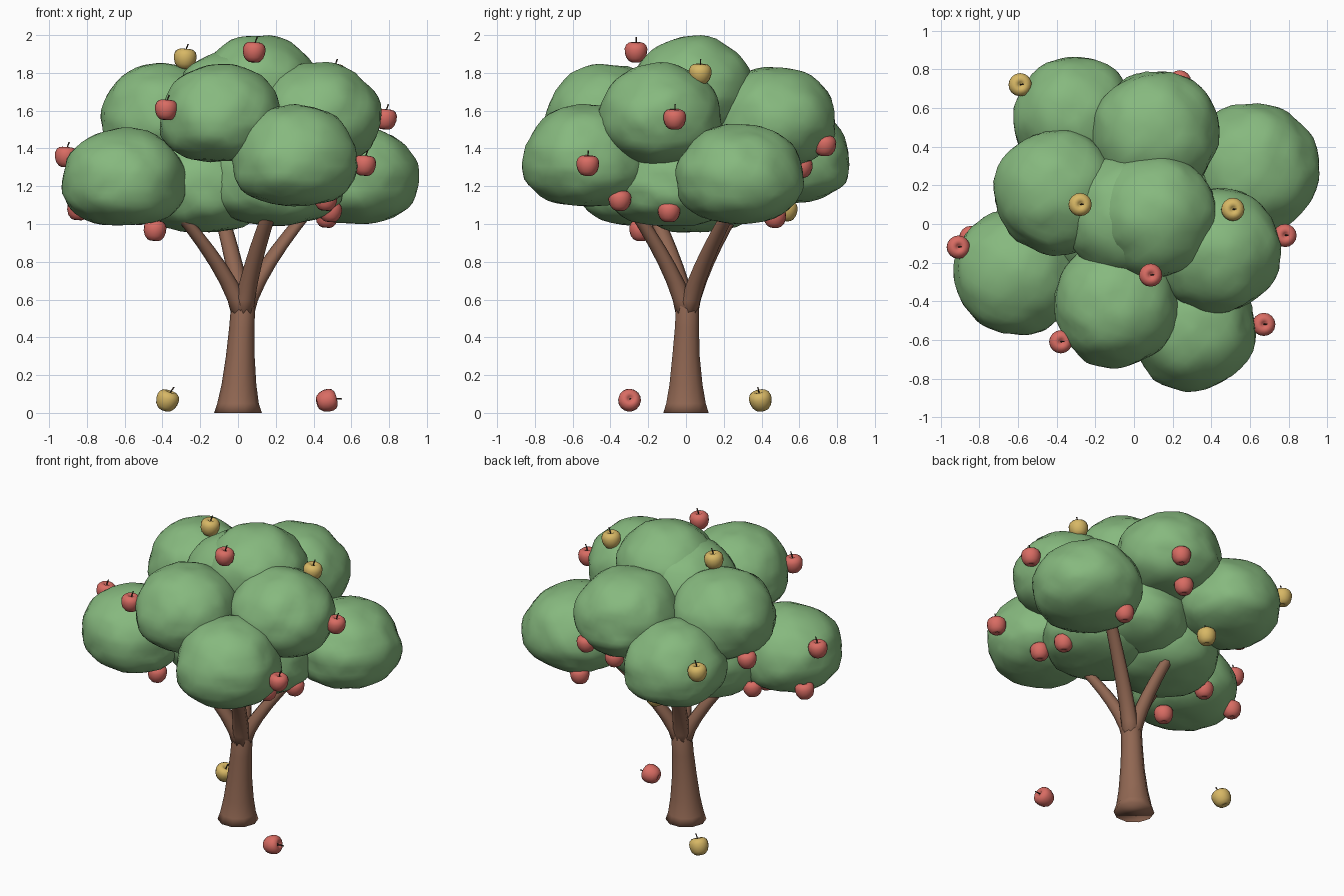
import bpy, bmesh, math
from mathutils import Vector, noise

if "Cube" in bpy.data.objects:
    bpy.data.objects.remove(bpy.data.objects["Cube"])


def material(name, col):
    m = bpy.data.materials.new(name)
    m.diffuse_color = (*col, 1)
    m.use_nodes = True
    m.node_tree.nodes["Principled BSDF"].inputs["Base Color"].default_value = m.diffuse_color
    return m


LEAF = material("leaf green", (0.24, 0.485, 0.21))
BARK = material("bark brown", (0.28, 0.135, 0.085))
RED = material("apple red", (0.69, 0.15, 0.125))
GOLD = material("apple gold", (0.68, 0.475, 0.13))
STALK = material("stalk dark brown", (0.05, 0.03, 0.02))


def finish(bm, name, mats):
    bmesh.ops.recalc_face_normals(bm, faces=bm.faces)
    for f in bm.faces:
        f.smooth = True
    me = bpy.data.meshes.new(name)
    bm.to_mesh(me)
    bm.free()
    for m in mats:
        me.materials.append(m)
    ob = bpy.data.objects.new(name, me)
    bpy.context.collection.objects.link(ob)
    return ob


def loft(bm, rings, sides, mat=0):
    """Horizontal rings (x, y, z, radius) joined into a capped tube."""
    loops = []
    for x, y, z, r in rings:
        loops.append([bm.verts.new((x + r * math.cos(math.tau * i / sides),
                                    y + r * math.sin(math.tau * i / sides), z))
                      for i in range(sides)])
    faces = [bm.faces.new(loops[0]), bm.faces.new(loops[-1])]
    for a, b in zip(loops, loops[1:]):
        for i in range(sides):
            j = (i + 1) % sides
            faces.append(bm.faces.new((a[i], a[j], b[j], b[i])))
    for f in faces:
        f.material_index = mat


# trunk, flared at the foot
bm = bmesh.new()
loft(bm, [(0, 0, 0, .126), (0, 0, .05, .110), (.005, 0, .15, .092), (.012, 0, .3, .076),
          (.02, .005, .45, .067), (.027, .008, .57, .064), (.027, .008, .64, .045)], 10)
trunk = finish(bm, "trunk", [BARK])

# four curved branches fanning out into the crown
for n, (tx, ty) in enumerate([(-.25, -.14), (-.07, .2), (.14, -.22), (.3, .18)]):
    bm = bmesh.new()
    rings = []
    for i in range(8):
        t = i / 7
        s = t ** 1.4 * 1.55
        rings.append((.025 + (tx - .025) * s, .005 + ty * s, .5 + .66 * t, .055 - .02 * t))
    loft(bm, rings, 8)
    finish(bm, f"branch_{n + 1}", [BARK])

# crown: lumpy leaf clumps with fuller undersides (centre, horizontal radius, vertical radius)
CLUMPS = [
    (-.605, -.25, 1.25, .325, .26), (-.09, -.415, 1.59, .325, .26),
    (.30, -.53, 1.365, .33, .27), (.43, -.135, 1.59, .325, .265),
    (.615, .285, 1.27, .34, .26), (.11, .465, 1.575, .33, .265),
    (-.305, .55, 1.37, .315, .26), (-.395, .165, 1.59, .325, .265),
    (.11, .04, 1.735, .32, .265), (-.02, .04, 1.63, .33, .30),
    (.20, -.08, 1.255, .355, .265), (-.19, .05, 1.225, .35, .265),
    (.10, .12, 1.30, .36, .265),
]
for n, (x, y, z, r, h) in enumerate(CLUMPS):
    bm = bmesh.new()
    bmesh.ops.create_icosphere(bm, subdivisions=4, radius=1)
    for v in bm.verts:
        d = v.co.normalized()
        k = 1 + .05 * noise.noise(d * 1.6 + Vector((n * 7.3, 2.1, 0))) \
            + .035 * noise.noise(d * 3.5 + Vector((0, n * 5.7, 1)))
        flat = math.hypot(d.x, d.y)
        if d.z < 0:
            k /= (flat ** 2.5 + abs(d.z) ** 2.5) ** (1 / 2.5)
        hz = h * (1.1 if d.z > 0 else .9)
        v.co = Vector((x + d.x * r * k, y + d.y * r * k, z - .1 * h + d.z * hz * k))
    finish(bm, f"leaf_clump_{n + 1}", [LEAF])


# apples: lathed body with dimples and a thin leaning stalk
def apple(name, pos, mat, up=(0.08, 0.03, 1)):
    bm = bmesh.new()
    loft(bm, [(0, 0, z, r) for z, r in
              [(-.045, .006), (-.054, .022), (-.048, .036), (-.03, .051), (-.005, .059),
               (.02, .060), (.038, .053), (.049, .040), (.052, .027), (.046, .014),
               (.034, .004)]], 16)
    loft(bm, [(0, 0, .03, .004), (.003, 0, .055, .0035), (.01, 0, .08, .004)], 6, 1)
    ob = finish(bm, name, [mat, STALK])
    ob.location = pos
    ob.rotation_mode = 'QUATERNION'
    ob.rotation_quaternion = Vector((0, 0, 1)).rotation_difference(Vector(up))


RED_APPLES = [
    (.085, -.265, 1.91), (.78, -.06, 1.555), (.67, -.52, 1.31), (-.38, -.61, 1.605),
    (-.91, -.12, 1.355), (.235, .735, 1.415), (-.845, -.07, 1.075), (-.44, -.24, .965),
    (.465, -.35, 1.125), (.49, -.09, 1.065), (.47, .47, 1.035), (-.635, .25, 1.35),
    (-.53, .04, 1.05), (.11, .61, 1.30)]
GOLD_APPLES = [(-.28, .10, 1.875), (.51, .075, 1.795), (-.59, .72, 1.43), (-.14, .53, 1.07)]
for n, p in enumerate(RED_APPLES):
    apple(f"red_apple_{n + 1}", p, RED)
for n, p in enumerate(GOLD_APPLES):
    apple(f"gold_apple_{n + 1}", p, GOLD)

# fallen apples on the ground
apple("fallen_red_apple", (.47, -.30, .065), RED, (1, .1, .25))
apple("fallen_gold_apple", (-.375, .395, .065), GOLD, (.35, -.2, 1))
